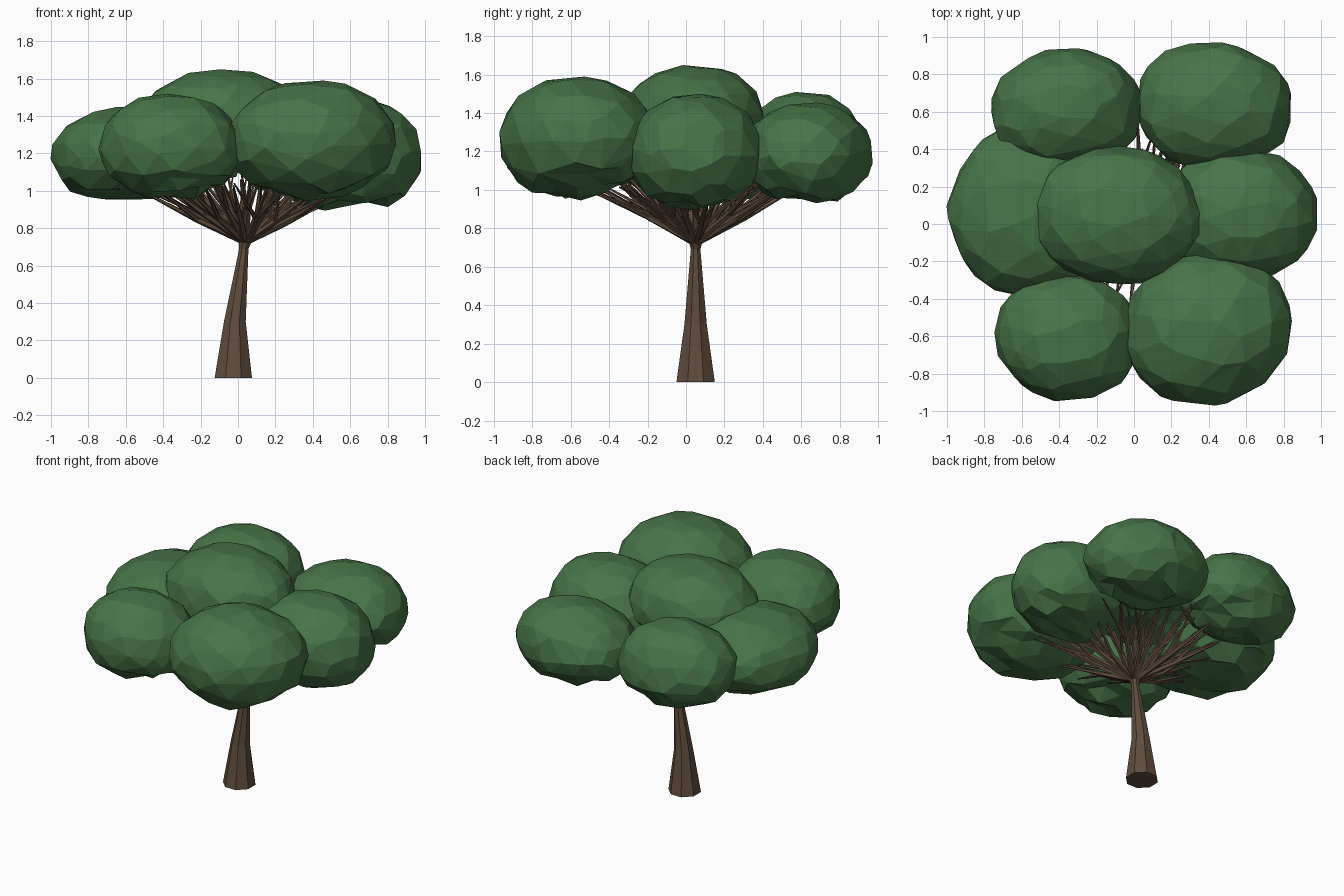
import bpy, bmesh, math, random
from mathutils import Vector, noise

if "Cube" in bpy.data.objects:
    bpy.data.objects.remove(bpy.data.objects["Cube"])

random.seed(7)


def material(name, color):
    m = bpy.data.materials.new(name)
    m.diffuse_color = (*color, 1)
    m.use_nodes = True
    m.node_tree.nodes["Principled BSDF"].inputs["Base Color"].default_value = m.diffuse_color
    return m


LEAF = material("leaf_green", (0.063, 0.175, 0.063))
BARK = material("bark_brown", (0.115, 0.074, 0.047))


def finish(bm, name, mat):
    mesh = bpy.data.meshes.new(name)
    bm.to_mesh(mesh)
    bm.free()
    mesh.materials.append(mat)
    obj = bpy.data.objects.new(name, mesh)
    bpy.context.collection.objects.link(obj)
    return obj


def tube(bm, points, radii, sides, flat=False):
    """Tapered tube along points; flat keeps every ring horizontal."""
    points = [Vector(p) for p in points]
    rings = []
    for i, (p, r) in enumerate(zip(points, radii)):
        d = points[min(i + 1, len(points) - 1)] - points[max(i - 1, 0)]
        if flat:
            d = Vector((0, 0, 1))
        q = Vector((0, 0, 1)).rotation_difference(d.normalized())
        ring = []
        for k in range(sides):
            a = math.tau * (k + 0.5) / sides
            ring.append(bm.verts.new(p + q @ Vector((r * math.cos(a), r * math.sin(a), 0))))
        rings.append(ring)
    for a, b in zip(rings, rings[1:]):
        for k in range(sides):
            n = (k + 1) % sides
            bm.faces.new((a[k], a[n], b[n], b[k]))
    bm.faces.new(rings[0][::-1])
    bm.faces.new(rings[-1])


# Foliage clumps: name, centre x, y, radius x, y, widest z, bottom z, top z
CLUMPS = [
    ("foliage_back_left", -0.365, 0.62, 0.395, 0.32, 1.21, 0.97, 1.51),
    ("foliage_back_right", 0.435, 0.64, 0.41, 0.335, 1.18, 0.94, 1.455),
    ("foliage_left", -0.59, 0.07, 0.41, 0.45, 1.18, 0.95, 1.45),
    ("foliage_centre", -0.085, 0.045, 0.445, 0.375, 1.36, 1.12, 1.65),
    ("foliage_right", 0.58, 0.05, 0.42, 0.345, 1.18, 0.91, 1.50),
    ("foliage_front_left", -0.365, -0.615, 0.38, 0.335, 1.22, 0.98, 1.52),
    ("foliage_front_right", 0.40, -0.57, 0.445, 0.40, 1.27, 0.97, 1.59),
]

# Clumps: rounded dome above, ragged underside, fuller towards the
# neighbouring clumps than on the outer side
for name, cx, cy, rx, ry, cz, z0, z1 in CLUMPS:
    bm = bmesh.new()
    bmesh.ops.create_icosphere(bm, subdivisions=3, radius=1)
    turn = random.uniform(0, math.tau)
    outward = Vector((cx, cy)).normalized()
    for v in bm.verts:
        n = v.co.normalized()
        ca, sa = math.cos(turn), math.sin(turn)
        n = Vector((n.x * ca - n.y * sa, n.x * sa + n.y * ca, n.z))
        h = math.hypot(n.x, n.y)
        low = n.z < 0
        k = 1 + 0.05 * noise.noise(n * 1.6 + Vector((cx, cy, cz)) * 9)
        k += random.uniform(-0.015, 0.015)
        if name != "foliage_centre":
            dot = n.x * outward.x + n.y * outward.y
            diagonal = abs(2 * n.x * n.y)
            k *= 1 + diagonal * (0.07 - 0.11 * max(0, dot))
        wide = (h ** (0.78 if low else 0.92)) / max(h, 1e-6)
        z = n.z * (cz - z0 if low else z1 - cz)
        if low:
            z += random.uniform(-0.035, 0.035) * -n.z
        v.co = (cx + n.x * wide * rx * k, cy + n.y * wide * ry * k, cz + z)
    obj = finish(bm, name, LEAF)
    dec = obj.modifiers.new("facets", 'DECIMATE')
    dec.ratio = 0.6

# Trunk: leaning octagonal taper with a small flare under the crown
bm = bmesh.new()
tube(bm, [(-0.025, 0.05, 0), (-0.017, 0.05, 0.3), (0.031, 0.05, 0.69), (0.042, 0.05, 0.745)],
     [0.108, 0.063, 0.027, 0.042], 8, flat=True)
finish(bm, "trunk", BARK)

# Branches: an even fan of limbs, each forking into three twigs
bm = bmesh.new()
crotch = Vector((0.042, 0.05, 0.735))


def tip_at(angle, radius):
    """Point just inside the foliage; tips near the middle reach higher."""
    radius = min(max(radius, 0.12), 0.70)
    z = 1.03 + 0.16 * max(0, 1 - radius / 0.5) + random.uniform(-0.02, 0.04)
    return Vector((crotch.x + radius * math.cos(angle),
                   crotch.y + radius * math.sin(angle), z))


LIMBS = 28
for i in range(LIMBS):
    angle = i * 2.39996
    radius = 0.17 + 0.46 * math.sqrt((i + 0.5) / LIMBS)
    tip = tip_at(angle, radius)
    start = crotch + Vector((math.cos(angle), math.sin(angle), 0)) * 0.02
    fork = start.lerp(tip, random.uniform(0.33, 0.5)) + Vector((0, 0, -0.008))
    tube(bm, [start, fork, tip], [0.02, 0.017, 0.005], 5)
    for side in (-1, 1):
        end = tip_at(angle + side * random.uniform(0.15, 0.35),
                     radius + random.uniform(-0.12, 0.08))
        tube(bm, [fork, end], [0.014, 0.004], 5)
finish(bm, "branches", BARK)
